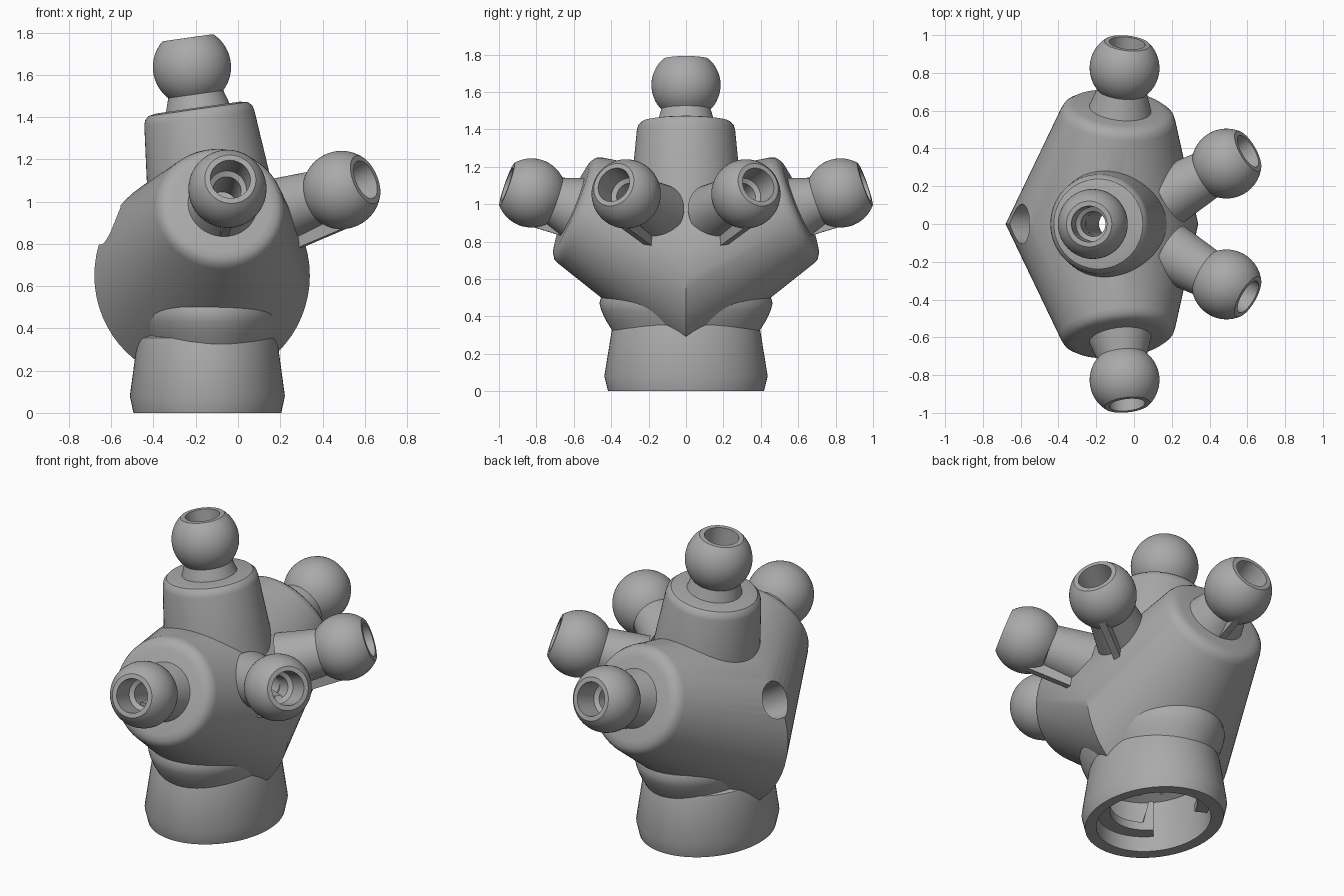
import bpy, bmesh, math
from mathutils import Vector

cube = bpy.data.objects.get("Cube")
if cube:
    bpy.data.objects.remove(cube)

grey = bpy.data.materials.new("plain_grey")
grey.use_nodes = True
COLOUR = (0.4, 0.4, 0.4, 1)
grey.diffuse_color = COLOUR
grey.node_tree.nodes["Principled BSDF"].inputs["Base Color"].default_value = COLOUR
SIDES = 64
BORE = 0.066


def finish(name, bm):
    bmesh.ops.recalc_face_normals(bm, faces=bm.faces)
    mesh = bpy.data.meshes.new(name)
    bm.to_mesh(mesh)
    bm.free()
    mesh.materials.append(grey)
    ob = bpy.data.objects.new(name, mesh)
    bpy.context.collection.objects.link(ob)
    return ob


def activate(ob):
    bpy.ops.object.select_all(action='DESELECT')
    ob.select_set(True)
    bpy.context.view_layer.objects.active = ob


def lathe(name, profile, centre, axis=(0, 0, 1), stretch=1.0, loop=False):
    """Revolve (radius, height) points; ends are capped unless the profile is a loop."""
    bm = bmesh.new()
    rot = Vector(axis).to_track_quat('Z', 'Y')
    rings = []
    for r, h in profile:
        ring = []
        for i in range(SIDES):
            a = math.tau * i / SIDES
            p = Vector((r * math.cos(a), r * stretch * math.sin(a), h))
            ring.append(bm.verts.new(Vector(centre) + (rot @ p if axis != (0, 0, 1) else p)))
        rings.append(ring)
    pairs = list(zip(rings, rings[1:]))
    if loop:
        pairs.append((rings[-1], rings[0]))
    else:
        bm.faces.new(rings[0])
        bm.faces.new(rings[-1])
    for a, b in pairs:
        for i in range(SIDES):
            j = (i + 1) % SIDES
            bm.faces.new((a[i], a[j], b[j], b[i]))
    return finish(name, bm)


def socket_ball(name, centre, axis, neck_axis, neck_len, neck_r):
    """Ball with a flat mouth, a socket and a narrow bore, on a flared hollow neck."""
    R = 0.185
    profile = [(BORE, -R * math.sin(math.radians(45)))]
    for i in range(17):
        a = math.radians(-45 + 94 * i / 16)
        profile.append((R * math.cos(a), R * math.sin(a)))
    profile += [(0.095, 0.14), (0.09, 0.0), (BORE, -0.015)]
    lathe(name, profile, centre, axis, loop=True)
    lathe(name + "_neck", [(BORE, -neck_len), (neck_r, -neck_len), (0.13, -0.125), (BORE, -0.125)],
          centre, neck_axis, loop=True)


def fin(name, centre, axis, outline):
    """Thin upright rib under a neck, in the vertical plane of its axis."""
    h = Vector((axis[0], axis[1], 0)).normalized()
    side = Vector((-h.y, h.x, 0)) * 0.02
    bm = bmesh.new()
    a, b = [[bm.verts.new(Vector(centre) + h * u + Vector((0, 0, w)) + side * s)
             for u, w in outline] for s in (-1, 1)]
    bm.faces.new(a)
    bm.faces.new(b)
    for i in range(len(a)):
        j = (i + 1) % len(a)
        bm.faces.new((a[i], a[j], b[j], b[i]))
    return finish(name, bm)


# Body: half hull from the big middle ring to a tilted, rounded end, then mirrored
END_AXIS = Vector((0.1, 0.92, 0.38)).normalized()
end = Vector((-0.08, 0.612, 0.985))
rot = END_AXIS.to_track_quat('Z', 'Y')
bm = bmesh.new()
for i in range(SIDES):
    a = math.tau * i / SIDES
    c, s = math.cos(a), math.sin(a)
    bm.verts.new((-0.17 + 0.51 * c, 0, 0.65 + 0.51 * s))
    for r, h in ((0.313, -0.09), (0.308, -0.055), (0.295, -0.025), (0.27, -0.007), (0.235, 0)):
        bm.verts.new(end + rot @ Vector((r * c, r * s, h)))
bmesh.ops.convex_hull(bm, input=bm.verts)
inner = [f for f in bm.faces if all(abs(v.co.y) < 1e-4 for v in f.verts)]
bmesh.ops.delete(bm, geom=inner, context='FACES')
body = finish("body", bm)
activate(body)
mirror = body.modifiers.new("mirror", 'MIRROR')
mirror.use_axis = (False, True, False)
bpy.ops.object.modifier_apply(modifier="mirror")

# Base, fairing above it and the top tower
TOP_AXIS = (-0.14, 0, 0.99)
tower_top = (-0.19, 0, 1.445)
base = lathe("base", [(0.35, 0), (0.367, 0.08), (0.333, 0.33), (0.325, 0.355), (0.3, 0.368)],
             (-0.145, 0, 0), stretch=1.19)
fairing = lathe("base_fairing", [(0.29, 0.32), (0.318, 0.38), (0.335, 0.43), (0.343, 0.47),
                                 (0.337, 0.5), (0.3, 0.54)], (-0.13, 0, 0), stretch=1.35)
tower = lathe("top_tower", [(0.305, -0.5), (0.287, -0.3), (0.263, -0.05), (0.256, -0.025),
                            (0.238, -0.007), (0.2, 0)], tower_top, TOP_AXIS)

# Hollow base and chamber, top bore and the round hole on the right ridge
cavity = lathe("cavity_cutter", [(0.29, -0.02), (0.28, 0.3), (0.21, 0.34), (0.2, 0.94)],
               (-0.14, 0, 0), stretch=1.19)
bore = lathe("bore_cutter", [(BORE, -0.7), (BORE, 0.1)], tower_top, TOP_AXIS)
side_hole = lathe("side_hole_cutter", [(0.105, -0.22), (0.105, 0.2)], (-0.615, 0, 0.895), (-0.87, 0, 0.5))
cutters = (cavity, bore, side_hole)
for part, tools in ((body, cutters), (base, (cavity,)), (fairing, (cavity,)), (tower, (cavity, bore))):
    activate(part)
    for tool in tools:
        mod = part.modifiers.new("cut", 'BOOLEAN')
        mod.operation = 'DIFFERENCE'
        mod.solver = 'EXACT'
        mod.object = tool
        bpy.ops.object.modifier_apply(modifier="cut")
for tool in cutters:
    bpy.data.objects.remove(tool)

# Locking tabs inside the base: two arcs, each with an upright stop
for k, label in enumerate(("front", "back")):
    bm = bmesh.new()
    start = math.pi * (k + 1) + math.radians(45)
    rings = []
    for i in range(17):
        a = start + math.radians(110) * i / 16
        low, high = (0.09, 0.27) if i < 2 else (0.09, 0.14)
        rings.append([bm.verts.new((-0.14 + r * math.cos(a), 1.19 * r * math.sin(a), z))
                      for r, z in ((0.22, low), (0.3, low), (0.3, high), (0.22, high))])
    bm.faces.new(rings[0])
    bm.faces.new(rings[-1])
    for a, b in zip(rings, rings[1:]):
        for i in range(4):
            j = (i + 1) % 4
            bm.faces.new((a[i], a[j], b[j], b[i]))
    finish(label + "_locking_tab", bm)

# Ball sockets: one on top, and a pair of ends and a pair of side arms
socket_ball("top_ball", (-0.218, 0, 1.637), TOP_AXIS, TOP_AXIS, 0.205, 0.155)
END_FIN = [(-0.2, -0.24), (0, -0.18), (0, -0.05), (-0.3, -0.1)]
ARM_FIN = [(-0.26, -0.285), (0.08, -0.16), (0, -0.05), (-0.35, -0.1)]
for s, label in ((-1, "front"), (1, "back")):
    centre, axis = (-0.05, 0.826 * s, 1.06), (0.1, 0.94 * s, 0.33)
    socket_ball(label + "_ball", centre, axis, axis, 0.26, 0.175)
    fin(label + "_fin", centre, axis, END_FIN)
    centre, axis = (0.49, 0.32 * s, 1.055), (0.81, 0.47 * s, 0.35)
    socket_ball(label + "_arm_ball", centre, axis, (0.83, 0.47 * s, 0.28), 0.36, 0.158)
    fin(label + "_arm_fin", centre, axis, ARM_FIN)

# Smooth shading with crisp edges
for ob in bpy.context.collection.objects:
    if ob.type == 'MESH' and grey.name in ob.data.materials:
        activate(ob)
        bpy.ops.object.shade_smooth_by_angle(angle=math.radians(32))
